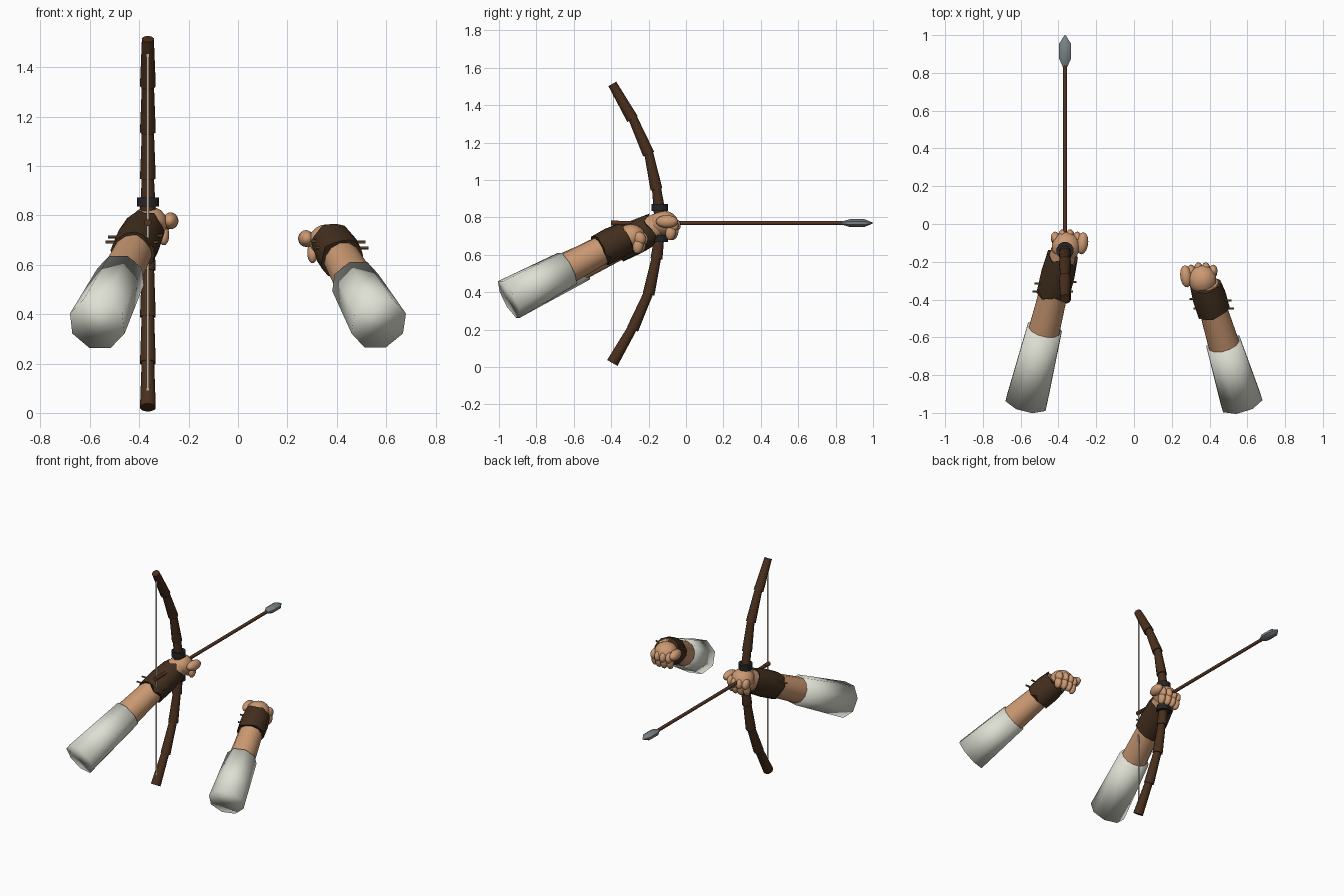
import bpy, bmesh, math, random
from mathutils import Vector, Matrix

if "Cube" in bpy.data.objects:
    bpy.data.objects.remove(bpy.data.objects["Cube"])

random.seed(4)


def material(name, color):
    m = bpy.data.materials.new(name)
    m.diffuse_color = (*color, 1)
    m.use_nodes = True
    m.node_tree.nodes["Principled BSDF"].inputs["Base Color"].default_value = m.diffuse_color
    return m


CLOTH = material("off_white_cloth", (0.74, 0.75, 0.66))
SKIN = material("skin", (0.60, 0.32, 0.17))
LEATHER = material("dark_leather", (0.055, 0.028, 0.013))
WOOD = material("bow_wood", (0.065, 0.028, 0.012))
SHAFT = material("arrow_wood", (0.09, 0.035, 0.018))
STEEL = material("grey_steel", (0.19, 0.22, 0.23))
BLACK = material("black_wrap", (0.018, 0.018, 0.021))
CORD = material("bow_cord", (0.52, 0.45, 0.37))
LACE = material("ochre_lace", (0.17, 0.11, 0.035))


def finish(name, bm, mat, angle=35):
    bmesh.ops.recalc_face_normals(bm, faces=bm.faces)
    me = bpy.data.meshes.new(name)
    bm.to_mesh(me)
    bm.free()
    me.materials.append(mat)
    ob = bpy.data.objects.new(name, me)
    bpy.context.collection.objects.link(ob)
    bpy.context.view_layer.objects.active = ob
    for o in bpy.context.selected_objects:
        o.select_set(False)
    ob.select_set(True)
    if angle >= 180:
        bpy.ops.object.shade_smooth()
    elif angle > 0:
        bpy.ops.object.shade_smooth_by_angle(angle=math.radians(angle))
    return ob


def tube(name, start, direction, rings, mat, sides=8, angle=35, jag=0, flat=1):
    """Lathe of (distance, radius) rings along a direction; jag tears the end rings."""
    d = Vector(direction).normalized()
    up = Vector((0, 0, 1)) if abs(d.z) < 0.9 else Vector((0, 1, 0))
    u = d.cross(up).normalized()
    v = u.cross(d)
    bm = bmesh.new()
    loops = []
    for k, (t, r) in enumerate(rings):
        loop = []
        for i in range(sides):
            a = 2 * math.pi * (i + 0.5) / sides
            tear = random.uniform(-jag, jag) if k in (0, len(rings) - 1) else 0
            loop.append(bm.verts.new(Vector(start) + d * (t + tear)
                        + u * r * math.cos(a) + v * r * flat * math.sin(a)))
        loops.append(loop)
    for a, b in zip(loops, loops[1:]):
        for i in range(sides):
            j = (i + 1) % sides
            bm.faces.new((a[i], a[j], b[j], b[i]))
    bm.faces.new(loops[0])
    bm.faces.new(loops[-1])
    return finish(name, bm, mat, angle)


def rod(name, a, b, ra, rb, mat, sides=8):
    d = Vector(b) - Vector(a)
    return tube(name, a, d, [(0, ra), (d.length, rb)], mat, sides, 50)


def blob(name, center, size, mat, tilt=(0, 0, 0)):
    bm = bmesh.new()
    rot = Matrix.Rotation(tilt[2], 4, 'Z') @ Matrix.Rotation(tilt[0], 4, 'X')
    bmesh.ops.create_uvsphere(bm, u_segments=14, v_segments=9, radius=1,
                              matrix=Matrix.Translation(center) @ rot @ Matrix.Diagonal((*size, 1)))
    return finish(name, bm, mat, 180)


def arm(side, base, cuff, hand, bracer):
    """One sleeve, forearm, bracer and closed fist; the thumb points to the inside."""
    s = 1 if side == "right" else -1
    base, cuff, hand = Vector(base), Vector(cuff), Vector(hand)
    d = (cuff - base).normalized()
    length = (cuff - base).length
    reach = (hand - base).dot(d)
    tube(side + "_sleeve", base, d, [(0, 0.118), (length, 0.1)], CLOTH, 8, 180)
    tube(side + "_forearm", base, d, [(length - 0.03, 0.086), (reach - 0.03, 0.07)], SKIN, 12)
    b0, b1 = bracer
    tube(side + "_bracer", base, d, [(b0, 0.089), ((b0 + b1) / 2, 0.091), (b1, 0.083)],
         LEATHER, 16, 35, 0.016)
    # lace ends sticking out of the bracer
    for k, (t, x) in enumerate(((b0 + 0.01, 0.085), (b0 + 0.06, 0.085),
                                (b0 + 0.01, -0.075), (b0 + 0.07, -0.08))):
        c = base + d * t + Vector((s * x, 0, 0.04))
        rod(f"{side}_lace_{k}", c - Vector((0.027, 0, 0)), c + Vector((0.027, 0, 0)),
            0.006, 0.006, LACE, 6)
    # fist
    blob(side + "_palm", hand, (0.076, 0.078, 0.066), SKIN)
    for k in range(4):
        x = s * (-0.06 + 0.039 * k)
        y = 0.068 - 0.012 * (k in (0, 3))
        blob(f"{side}_knuckle_{k}", hand + Vector((x, y - 0.008, -0.01)),
             (0.023, 0.031, 0.036), SKIN, (0.4, 0, 0))
        blob(f"{side}_finger_{k}", hand + Vector((x, y - 0.017, -0.05)),
             (0.022, 0.028, 0.042), SKIN, (-0.2, 0, 0))
    blob(side + "_thumb", hand + Vector((-s * 0.087, 0.018, 0.008)),
         (0.031, 0.06, 0.034), SKIN, (0, 0, s * 0.12))


arm("right", (0.57, -0.945, 0.362), (0.475, -0.635, 0.528), (0.362, -0.295, 0.698), (0.575, 0.73))
arm("left", (-0.57, -0.945, 0.362), (-0.475, -0.56, 0.552), (-0.36, -0.12, 0.77), (0.66, 0.88))

# bow limbs: tapered segments, each thicker at its lower end
BX, MID = -0.365, 0.768
limb = [(-0.14, 0.06), (-0.158, 0.19), (-0.2, 0.379), (-0.286, 0.566), (-0.394, 0.746)]
for k, ((y0, h0), (y1, h1)) in enumerate(zip(limb, limb[1:])):
    rod(f"upper_limb_{k}", (BX, y0, MID + h0 - 0.008), (BX, y1, MID + h1),
        0.033, 0.025, WOOD, 12)
    rod(f"lower_limb_{k}", (BX, y0, MID - h0 + 0.008), (BX, y1, MID - h1),
        0.026, 0.033, WOOD, 12)

# grip with a black band at each end
rod("bow_grip", (BX, -0.14, MID - 0.1), (BX, -0.14, MID + 0.1), 0.032, 0.032, WOOD, 12)
for name, z in (("upper_band", 0.854), ("lower_band", 0.688)):
    rod(name, (BX, -0.14, z - 0.019), (BX, -0.14, z + 0.019), 0.046, 0.046, BLACK, 12)

# flat bow string
bm = bmesh.new()
bmesh.ops.create_cube(bm, size=1, matrix=Matrix.Translation((BX, -0.388, 0.775))
                      @ Matrix.Diagonal((0.01, 0.002, 1.39, 1)))
finish("bow_string", bm, CORD, 0)

# arrow: shaft, nock and flattened head
rod("arrow_shaft", (BX, -0.4, 0.77), (BX, 0.85, 0.77), 0.0115, 0.0115, SHAFT, 8)
rod("arrow_nock", (BX, -0.4, 0.77), (BX, -0.35, 0.77), 0.015, 0.013, SHAFT, 8)
tube("arrow_head", (BX, 0.83, 0.77), (0, 1, 0),
     [(0, 0.012), (0.045, 0.034), (0.125, 0.034), (0.17, 0.003)], STEEL, 8, 35, 0, 0.65)
